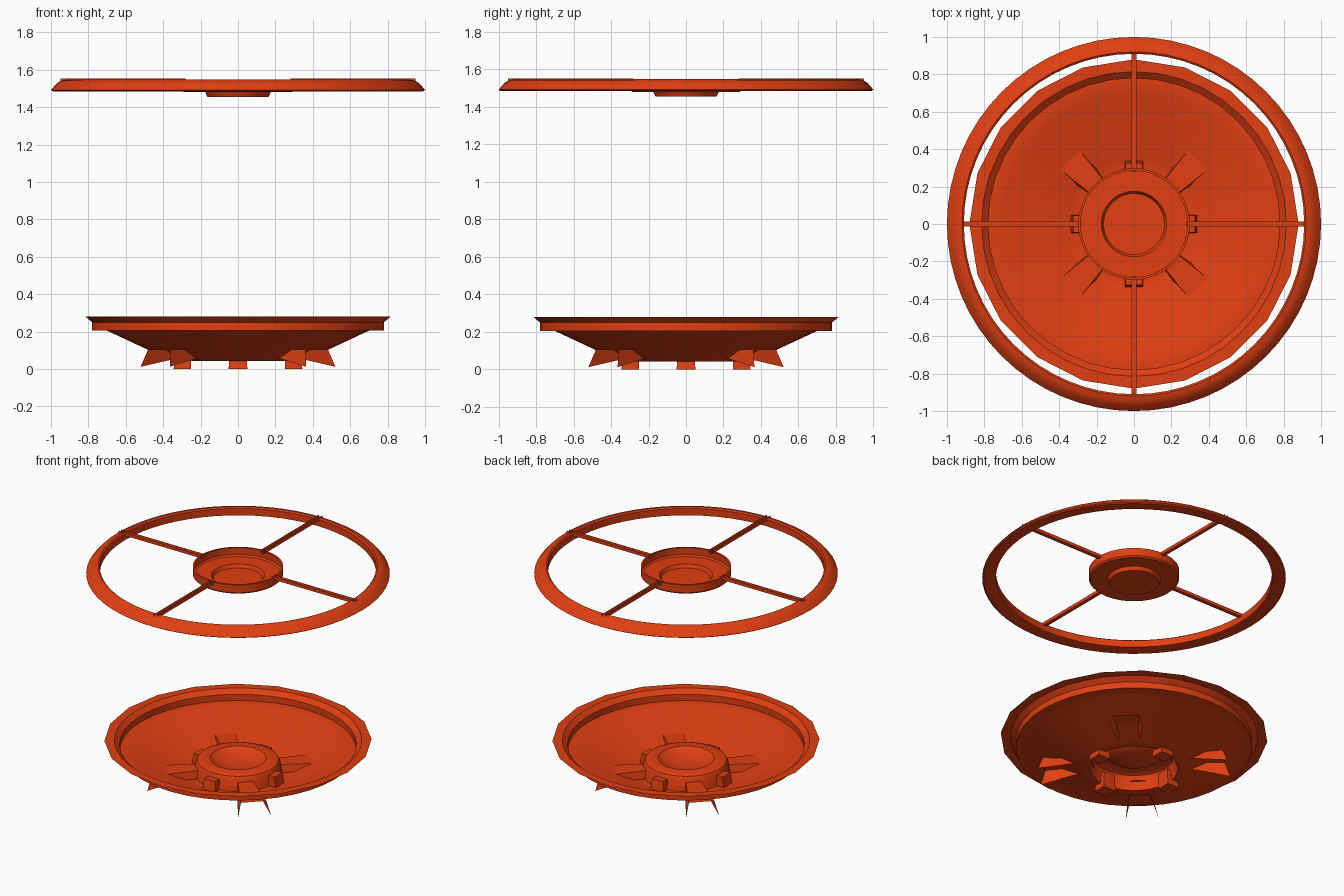
import bpy, bmesh
from math import sin, cos, pi, radians

if "Cube" in bpy.data.objects:
    bpy.data.objects.remove(bpy.data.objects["Cube"])

mat = bpy.data.materials.new("orange_red")
mat.diffuse_color = (0.75, 0.05, 0.006, 1)
mat.use_nodes = True
mat.node_tree.nodes["Principled BSDF"].inputs["Base Color"].default_value = mat.diffuse_color


def finish(name, bm, smooth=None):
    bmesh.ops.remove_doubles(bm, verts=bm.verts, dist=1e-5)
    bmesh.ops.recalc_face_normals(bm, faces=bm.faces)
    me = bpy.data.meshes.new(name)
    bm.to_mesh(me)
    bm.free()
    ob = bpy.data.objects.new(name, me)
    bpy.context.collection.objects.link(ob)
    me.materials.append(mat)
    if smooth:
        bpy.ops.object.select_all(action='DESELECT')
        ob.select_set(True)
        bpy.context.view_layer.objects.active = ob
        bpy.ops.object.shade_smooth_by_angle(angle=radians(smooth))
    return ob


def lathe(name, profile, n, closed=False, coarse_first=0):
    # the first rows can be flattened to half the number of sides
    bm = bmesh.new()
    rows = []
    for j, (r, z) in enumerate(profile):
        row = []
        for i in range(n):
            a = 2 * pi * i / n
            k = cos(2 * pi / n) if j < coarse_first and i % 2 else 1
            row.append(bm.verts.new((r * k * cos(a), r * k * sin(a), z)))
        rows.append(row)
    pairs = list(zip(rows, rows[1:]))
    if closed:
        pairs.append((rows[-1], rows[0]))
    for p, q in pairs:
        for i in range(n):
            bm.faces.new((p[i], p[(i + 1) % n], q[(i + 1) % n], q[i]))
    if not closed:
        bm.faces.new(rows[-1])
    return finish(name, bm, 35)


def sheets(name, quads, angle):
    # faces given as (radial, sideways, z), turned round the z axis
    bm = bmesh.new()
    c, s = cos(angle), sin(angle)
    for q in quads:
        bm.faces.new([bm.verts.new((r * c - t * s, r * s + t * c, z)) for r, t, z in q])
    return finish(name, bm)


# Wheel rim and hub dish
lathe("wheel_rim", [(0.91, 1.49), (0.91, 1.54), (0.92, 1.548), (0.945, 1.543),
                    (0.97, 1.527), (1.0, 1.492), (0.99, 1.485), (0.93, 1.485)], 64, True)
lathe("wheel_hub", [(0.285, 1.547), (0.298, 1.547), (0.298, 1.49), (0.288, 1.48),
                    (0.175, 1.48), (0.163, 1.455)], 48)

# Pan with flat twenty-sided flange, conical bowl and raised hollow hub
lathe("pan", [(0.88, 0.28), (0.815, 0.28), (0.78, 0.25), (0.78, 0.205), (0.70, 0.205),
              (0.35, 0.042), (0.29, 0.042), (0.28, 0.12), (0.268, 0.142), (0.245, 0.152),
              (0.185, 0.152), (0.165, 0.135), (0.10, 0.115), (0.04, 0.11)], 40, coarse_first=1)

for i in range(4):
    a = i * pi / 2

    # Spokes: slim open channels
    w, lo, hi, r0, r1 = 0.013, 1.53, 1.553, 0.28, 0.95
    sheets(f"spoke_{i + 1}", [
        [(r0, -w, lo), (r1, -w, lo), (r1, w, lo), (r0, w, lo)],
        [(r0, -w, lo), (r1, -w, lo), (r1, -w, hi), (r0, -w, hi)],
        [(r0, w, lo), (r1, w, lo), (r1, w, hi), (r0, w, hi)]], a)

    # Tapered blocks round the pan hub, reaching the ground
    b = [(0.25, -0.05), (0.345, -0.05), (0.345, 0.05), (0.25, 0.05)]
    t = [(0.25, -0.045), (0.325, -0.045), (0.325, 0.045), (0.25, 0.045)]
    bot = [(r, s, 0.0) for r, s in b]
    top = [(r, s, 0.115) for r, s in t]
    sheets(f"hub_block_{i + 1}", [bot, top] + [
        [bot[k], bot[(k + 1) % 4], top[(k + 1) % 4], top[k]] for k in range(4)], a)

    # Splayed diagonal feet: flat top with two thin side walls, open outward
    top = [(0.27, -0.05, 0.105), (0.595, -0.085, 0.105),
           (0.595, 0.085, 0.105), (0.27, 0.05, 0.105)]
    wall = [(0.27, 0.05, 0.105), (0.595, 0.085, 0.105),
            (0.626, 0.11, 0.012), (0.40, 0.075, 0.055), (0.29, 0.055, 0.045)]
    sheets(f"foot_{i + 1}", [top, wall, [(r, -s, z) for r, s, z in wall]], a + pi / 4)
